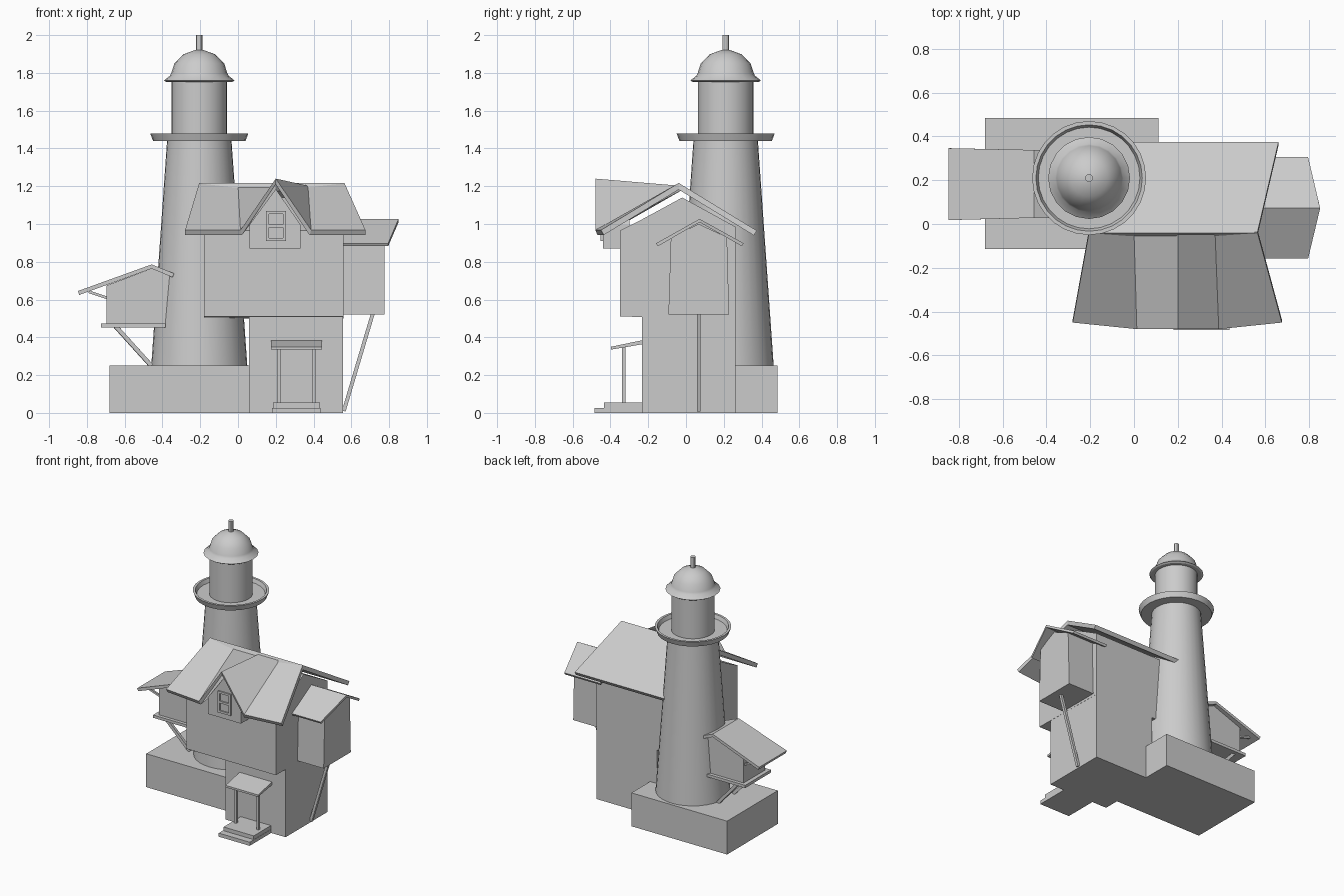
import bpy, bmesh, math
from mathutils import Vector

if "Cube" in bpy.data.objects:
    bpy.data.objects.remove(bpy.data.objects["Cube"])


def finish(name, bm, smooth=False):
    bmesh.ops.remove_doubles(bm, verts=bm.verts, dist=1e-5)
    bmesh.ops.recalc_face_normals(bm, faces=bm.faces)
    me = bpy.data.meshes.new(name)
    bm.to_mesh(me)
    bm.free()
    ob = bpy.data.objects.new(name, me)
    bpy.context.collection.objects.link(ob)
    if smooth:
        bpy.ops.object.select_all(action='DESELECT')
        ob.select_set(True)
        bpy.context.view_layer.objects.active = ob
        bpy.ops.object.shade_smooth_by_angle(angle=math.radians(30))
    return ob


def prism(name, profile, axis, a, b):
    """Extrude a 2D profile (other axis, z) along x or y from a to b."""
    bm = bmesh.new()
    def at(p, t):
        return (t, p[0], p[1]) if axis == 'x' else (p[0], t, p[1])
    f = bm.faces.new([bm.verts.new(at(p, a)) for p in profile])
    ext = bmesh.ops.extrude_face_region(bm, geom=[f])
    d = Vector((b - a, 0, 0)) if axis == 'x' else Vector((0, b - a, 0))
    bmesh.ops.translate(bm, vec=d, verts=[g for g in ext['geom'] if isinstance(g, bmesh.types.BMVert)])
    return finish(name, bm)


def box(name, x0, x1, y0, y1, z0, z1):
    return prism(name, [(x0, z0), (x1, z0), (x1, z1), (x0, z1)], 'y', y0, y1)


def bar(name, p, q, w=0.02):
    """Square strut between two points."""
    p, q = Vector(p), Vector(q)
    bm = bmesh.new()
    bmesh.ops.create_cube(bm, size=1)
    bmesh.ops.scale(bm, vec=(w, w, (q - p).length), verts=bm.verts)
    rot = (q - p).to_track_quat('Z', 'Y').to_matrix()
    bmesh.ops.rotate(bm, cent=(0, 0, 0), matrix=rot, verts=bm.verts)
    bmesh.ops.translate(bm, vec=(p + q) / 2, verts=bm.verts)
    return finish(name, bm)


def lathe(name, profile, sides, center=(-0.205, 0.21)):
    bm = bmesh.new()
    vs = [bm.verts.new((center[0] + r, center[1], z)) for r, z in profile]
    es = [bm.edges.new(e) for e in zip(vs, vs[1:])]
    bmesh.ops.spin(bm, geom=vs + es, cent=(*center, 0), axis=(0, 0, 1),
                   angle=math.tau, steps=sides)
    return finish(name, bm, True)


def sheet(name, rows, thick):
    """Roof panel: grid of points thickened downwards."""
    bm = bmesh.new()
    g = [[bm.verts.new(p) for p in r] for r in rows]
    for r, s in zip(g, g[1:]):
        for i in range(len(r) - 1):
            bm.faces.new((r[i], r[i + 1], s[i + 1], s[i]))
    bm.normal_update()
    if sum(f.normal.z for f in bm.faces) < 0:
        bmesh.ops.reverse_faces(bm, faces=bm.faces)
    me = bpy.data.meshes.new(name)
    bm.to_mesh(me)
    bm.free()
    ob = bpy.data.objects.new(name, me)
    bpy.context.collection.objects.link(ob)
    m = ob.modifiers.new('thickness', 'SOLIDIFY')
    m.thickness, m.offset = thick, -1
    return ob


# Lighthouse tower
box('foundation', -0.68, 0.113, -0.115, 0.485, 0, 0.25)
lathe('tower', [(0, 0.24), (0.255, 0.24), (0.17, 1.45), (0, 1.45)], 32)
lathe('gallery', [(0, 1.44), (0.245, 1.44), (0.26, 1.48), (0.243, 1.48),
                  (0.232, 1.452), (0, 1.452)], 28)
lathe('lantern_room', [(0, 1.45), (0.147, 1.45), (0.147, 1.77), (0, 1.77)], 32)
lathe('lantern_dome', [(0, 1.752), (0.175, 1.752), (0.187, 1.76), (0.155, 1.785),
                       (0.148, 1.80), (0.132, 1.85), (0.085, 1.898), (0.02, 1.922),
                       (0, 1.922)], 20)
lathe('finial', [(0, 1.9), (0.018, 1.9), (0.018, 2.0), (0, 2.0)], 12)

# House
box('lower_storey', 0.057, 0.557, -0.232, 0.263, 0, 0.53)
prism('upper_storey', [(-0.35, 0.51), (0.263, 0.5), (0.263, 0.985), (-0.02, 1.14),
                       (-0.25, 1.015), (-0.35, 0.965)], 'x', -0.18, 0.558)

# Main roof, front slope folded up into a gable
sheet('main_roof', [
    [(-0.28, -0.45, 0.968), (0.013, -0.48, 0.968), (0.2, -0.48, 1.24),
     (0.387, -0.48, 0.968), (0.675, -0.45, 0.968)],
    [(-0.205, -0.037, 1.218), (0.0, -0.037, 1.203), (0.2, -0.037, 1.203),
     (0.37, -0.037, 1.203), (0.563, -0.037, 1.218)]], 0.03)
sheet('back_roof', [
    [(-0.205, -0.04, 1.218), (0.563, -0.04, 1.218)],
    [(-0.2, 0.375, 0.965), (0.66, 0.375, 0.965)]], 0.03)

# Front gable with window
prism('gable_wall', [(0.06, 0.87), (0.332, 0.87), (0.332, 0.995), (0.2, 1.185),
                     (0.06, 0.995)], 'y', -0.44, -0.3)
for x in (0.155, 0.245):
    box('window_side', x - 0.008, x + 0.008, -0.452, -0.435, 0.91, 1.07)
for z in (0.918, 0.99, 1.062):
    box('window_rail', 0.155, 0.245, -0.45, -0.435, z - 0.008, z + 0.008)

# Porch
box('lower_step', 0.18, 0.437, -0.485, -0.22, 0, 0.027)
box('upper_step', 0.185, 0.435, -0.435, -0.22, 0.027, 0.055)
prism('porch_canopy', [(-0.398, 0.335), (-0.22, 0.365), (-0.22, 0.387), (-0.398, 0.35)],
      'x', 0.175, 0.445)
for x in (0.215, 0.4):
    bar('porch_post', (x, -0.33, 0.05), (x, -0.33, 0.352), 0.018)

# Right bay
prism('right_bay', [(-0.093, 0.52), (0.228, 0.52), (0.217, 0.93), (0.067, 1.0),
                    (-0.08, 0.93)], 'x', 0.5, 0.775)
sheet('right_bay_roof', [
    [(0.5, -0.158, 0.898), (0.795, -0.158, 0.898)],
    [(0.5, 0.072, 1.027), (0.85, 0.072, 1.027)],
    [(0.5, 0.305, 0.898), (0.795, 0.305, 0.898)]], 0.018)
bar('right_bay_brace', (0.715, 0.067, 0.53), (0.56, 0.067, 0.01), 0.02)

# Left bay hung on the tower
prism('left_bay', [(-0.695, 0.465), (-0.35, 0.465), (-0.35, 0.72), (-0.455, 0.765),
                   (-0.695, 0.675)], 'y', 0.055, 0.31)
box('left_bay_platform', -0.725, -0.385, 0.03, 0.335, 0.452, 0.473)
sheet('left_bay_roof', [
    [(-0.848, 0.018, 0.645), (-0.848, 0.346, 0.645)],
    [(-0.457, 0.028, 0.786), (-0.457, 0.338, 0.786)],
    [(-0.338, 0.028, 0.738), (-0.338, 0.338, 0.738)]], 0.022)
for y in (0.07, 0.295):
    bar('left_bay_brace', (-0.65, y, 0.46), (-0.46, 0.18 + (y - 0.18) * 0.8, 0.25), 0.022)
    bar('eave_brace', (-0.79, y, 0.641), (-0.69, y, 0.608), 0.014)
